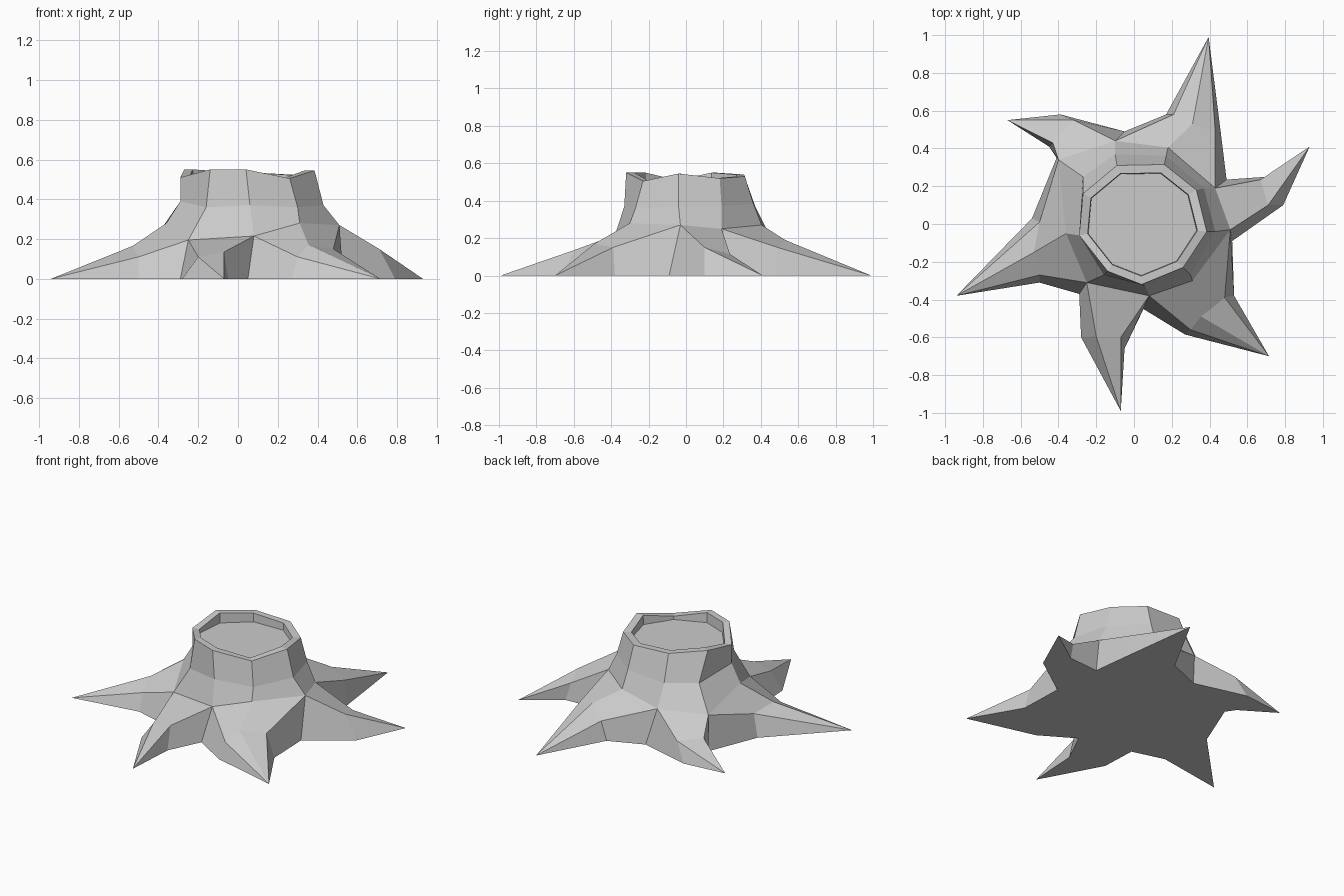
import bpy, bmesh

if "Cube" in bpy.data.objects:
    bpy.data.objects.remove(bpy.data.objects["Cube"])

grey = bpy.data.materials.new("weathered_grey")
grey.diffuse_color = (0.6, 0.6, 0.6, 1)
grey.use_nodes = True
grey.node_tree.nodes["Principled BSDF"].inputs["Base Color"].default_value = grey.diffuse_color

# Trunk rings, nine corners each, counter-clockwise from +x
rim = [(.385, -.04, .545), (.33, .18, .52), (.16, .315, .53), (-.09, .31, .54), (-.27, .16, .55),
       (-.29, -.06, .51), (-.14, -.25, .55), (.04, -.32, .55), (.26, -.23, .505)]
waist = [(.43, -.04, .37), (.37, .19, .37), (.17, .36, .385), (-.1, .37, .37), (-.27, .25, .37),
         (-.29, -.06, .39), (-.16, -.27, .36), (.06, -.33, .37), (.30, -.27, .36)]
flare = [(.51, -.03, .27), (.43, .19, .25), (.18, .405, .27), (-.1, .44, .23), (-.4, .34, .23),
         (-.36, -.05, .28), (-.25, -.31, .195), (.08, -.38, .215), (.31, -.30, .28)]
# Ground points in the valleys between roots, keyed by flare corner
valley = {0: (.52, -.09), 1: (.49, .235), 3: (-.05, .49), 4: (-.41, .35), 6: (-.29, -.37), 7: (.05, -.45)}
# Roots: flare corners, knuckles along the top, ground points below the outer knuckles, tip
roots = [
    ((0, 1), [(.71, .1, .15), (.67, .235, .115)], [(.79, .10), (.70, .25)], (.93, .41)),
    ((1, 2, 3), [(.43, .49, .15), (.31, .53, .19), (.21, .58, .12)], [(.46, .48), (.17, .58)], (.395, .99)),
    ((3, 4), [(-.32, .55, .12), (-.43, .43, .12)], [(-.39, .58), (-.45, .41)], (-.67, .55)),
    ((4, 5, 6), [(-.5, .01, .14), (-.53, -.15, .165), (-.5, -.27, .11)], [(-.54, .03), (-.5, -.31)], (-.94, -.38)),
    ((6, 7), [(-.2, -.595, .11), (-.07, -.6, .135)], [(-.28, -.6), (-.05, -.66)], (-.07, -.99)),
    ((7, 8, 0), [(.3, -.56, .11), (.355, -.49, .17), (.48, -.39, .15)], [(.27, -.585), (.53, -.38)], (.715, -.7)),
]

bm = bmesh.new()


def add(points):
    return [bm.verts.new(p) for p in points]


def bridge(low, high):
    for i in range(len(low)):
        j = (i + 1) % len(low)
        bm.faces.new((low[i], low[j], high[j], high[i]))


# Hollow top: rim lip, short inner wall and sunken floor
R, W, F = add(rim), add(waist), add(flare)
lip = add([(.03 + (x - .03) * .86, y * .86, z) for x, y, z in rim])
floor = add([(.03 + (x - .03) * .85, y * .85, .485) for x, y, z in rim])
for low, high in ((F, W), (W, R), (R, lip), (lip, floor)):
    bridge(low, high)
bm.faces.new(floor)

# Roots: top surface, pointed end and both side walls
V = {k: bm.verts.new((*p, 0)) for k, p in valley.items()}
outline = []
for corners, knuckles, feet, tip in roots:
    c = [F[i] for i in corners]
    k = add(knuckles)
    f = add([(*p, 0) for p in feet])
    t = bm.verts.new((*tip, 0))
    for i in range(len(c) - 1):
        bm.faces.new((c[i], k[i], k[i + 1], c[i + 1]))
        bm.faces.new((k[i], t, k[i + 1]))
    va, vb = V[corners[0]], V[corners[-1]]
    bm.faces.new((va, f[0], k[0], c[0]))
    bm.faces.new((f[0], t, k[0]))
    bm.faces.new((f[1], vb, c[-1], k[-1]))
    bm.faces.new((t, f[1], k[-1]))
    outline += [va, f[0], t, f[1]]

# Flat underside
bm.faces.new(outline[::-1])
bmesh.ops.recalc_face_normals(bm, faces=bm.faces)

mesh = bpy.data.meshes.new("tree_stump")
bm.to_mesh(mesh)
bm.free()
mesh.materials.append(grey)
bpy.context.collection.objects.link(bpy.data.objects.new("tree_stump", mesh))
